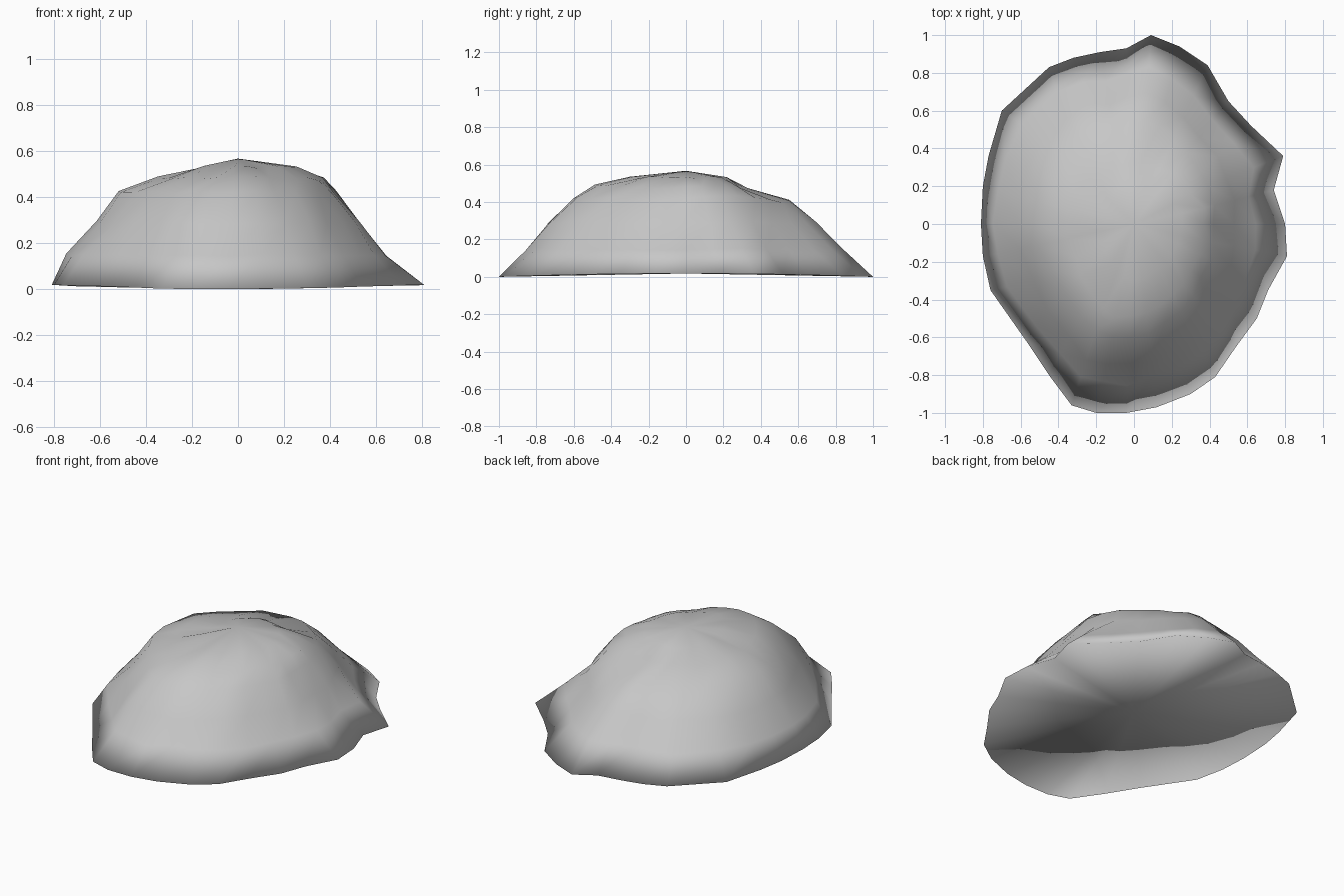
import bpy, math, random
from math import atan2, pi, exp

random.seed(4)
old = bpy.data.objects.get("Cube")
if old:
    bpy.data.objects.remove(old, do_unlink=True)

# Stone colour
stone = bpy.data.materials.new("warm_grey_stone")
stone.use_nodes = True
stone.diffuse_color = (0.57, 0.57, 0.57, 1)
stone.node_tree.nodes["Principled BSDF"].inputs["Base Color"].default_value = stone.diffuse_color

# Ground outline, counter-clockwise
outline = [(.81, -.17), (.8, 0), (.74, .18), (.79, .36), (.62, .52), (.5, .65),
           (.39, .84), (.24, .94), (.09, 1), (-.04, .93), (-.18, .91), (-.32, .88),
           (-.45, .83), (-.7, .6), (-.77, .36), (-.8, .2), (-.81, 0), (-.8, -.17),
           (-.76, -.35), (-.57, -.62), (-.45, -.8), (-.33, -.96), (-.2, -1), (-.04, -1),
           (.12, -.97), (.3, -.9), (.43, -.81), (.54, -.65), (.65, -.5), (.71, -.35)]

# Contour heights, and how far each contour reaches toward left, back, right, front
heights = [.15, .29, .42, .48, .53]
reach = [(.82, .68, .55, .47, .33), (.84, .71, .57, .34, .23),
         (.91, .77, .64, .44, .2), (.85, .76, .6, .5, .3)]

# Knobs and dents: x, y, radius, height
bumps = [(.33, .25, .14, .02), (.1, .45, .15, -.02), (-.4, .05, .12, .015), (-.05, -.5, .15, .01)]


def contour(x, y, ring):
    """Blend the reach of one contour between the four main directions."""
    turn = (atan2(y, x) / (pi / 2)) % 4
    side, t = int(turn) % 4, turn % 1
    t = t * t * (3 - 2 * t)
    return reach[side][ring] * (1 - t) + reach[(side + 1) % 4][ring] * t


n = len(outline)
verts = [(x, y, .018 * (1 - y * y)) for x, y in outline]
for ring, z in enumerate(heights):
    for i, (x, y) in enumerate(outline):
        # upper contours lose the raggedness of the ground outline
        (ax, ay), (bx, by) = outline[i - 1], outline[(i + 1) % n]
        soft = min(1, .3 + ring * .25)
        x += soft * ((ax + bx) / 2 - x)
        y += soft * ((ay + by) / 2 - y)
        f = contour(x, y, ring) * random.uniform(.975, 1.02)
        px, py = x * f, y * f
        lift = sum(h * exp(-((px - cx) ** 2 + (py - cy) ** 2) / r ** 2) for cx, cy, r, h in bumps)
        verts.append((px, py, z + lift + random.uniform(-.008, .006)))

# Skin between contours, then fans for the crown and the underside
rings = len(heights) + 1
faces = []
for k in range(rings - 1):
    for i in range(n):
        j = (i + 1) % n
        faces.append((k * n + i, k * n + j, (k + 1) * n + j, (k + 1) * n + i))
crown, under = len(verts), len(verts) + 1
verts += [(0, 0, .567), (0, 0, .018)]
last = (rings - 1) * n
for i in range(n):
    j = (i + 1) % n
    faces.append((last + i, last + j, crown))
    faces.append((j, i, under))

mesh = bpy.data.meshes.new("rock_mound")
mesh.from_pydata(verts, [], faces)
mesh.materials.append(stone)
mesh.shade_smooth()
rock = bpy.data.objects.new("rock_mound", mesh)
bpy.context.collection.objects.link(rock)
